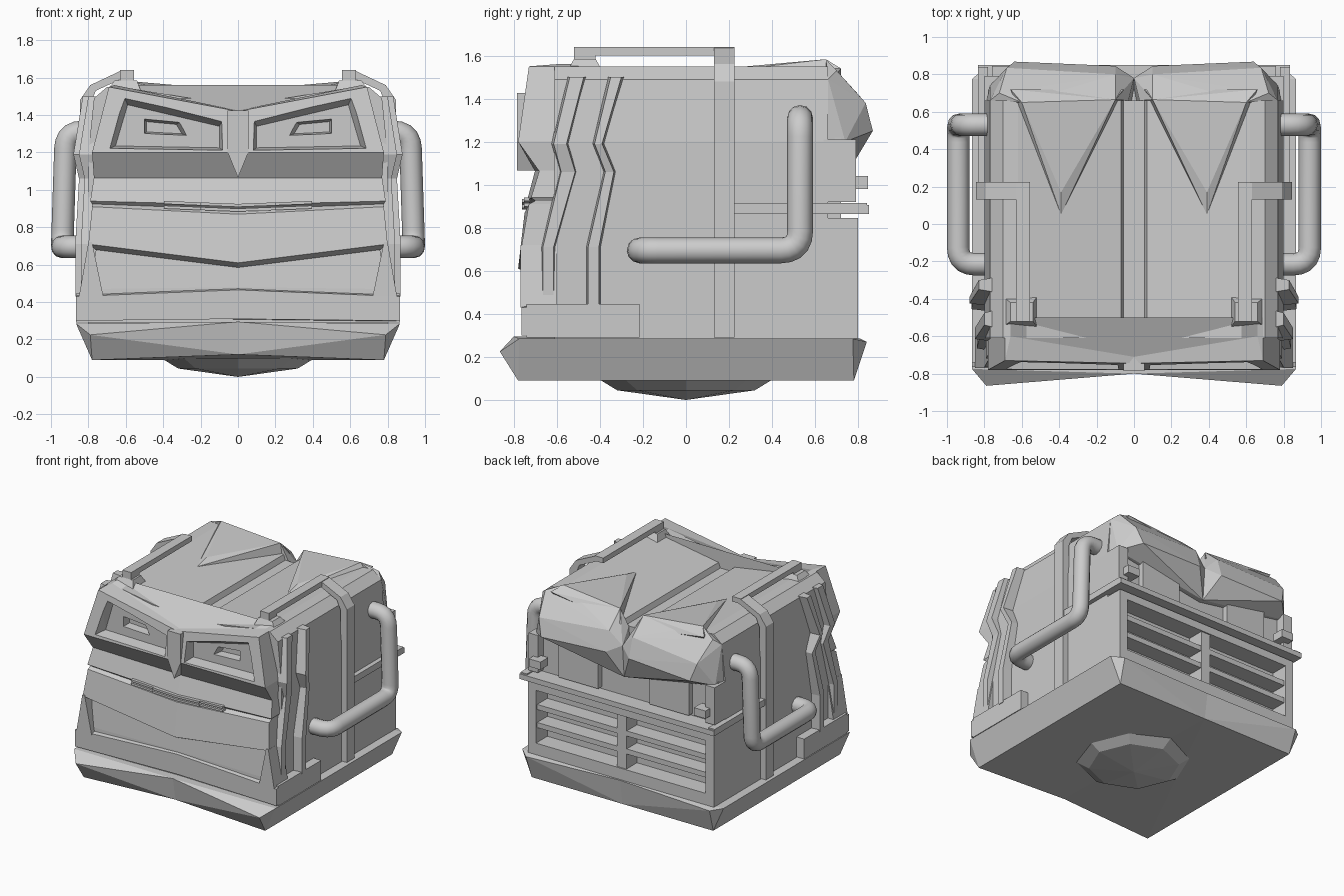
import bpy, bmesh, math
from mathutils import Vector

if "Cube" in bpy.data.objects:
    bpy.data.objects.remove(bpy.data.objects["Cube"])

grey = bpy.data.materials.new("plain_grey")
grey.diffuse_color = (0.6, 0.6, 0.6, 1)
grey.use_nodes = True
grey.node_tree.nodes["Principled BSDF"].inputs["Base Color"].default_value = grey.diffuse_color


def finish(name, bm, mirror=False):
    bmesh.ops.recalc_face_normals(bm, faces=bm.faces)
    me = bpy.data.meshes.new(name)
    bm.to_mesh(me)
    bm.free()
    ob = bpy.data.objects.new(name, me)
    bpy.context.collection.objects.link(ob)
    me.materials.append(grey)
    if mirror:
        m = ob.modifiers.new("mirror", "MIRROR")
        m.use_mirror_merge = False
    return ob


def hull(name, pts, mirror=False):
    bm = bmesh.new()
    vs = [bm.verts.new(p) for p in pts]
    r = bmesh.ops.convex_hull(bm, input=vs)
    junk = {g for g in r["geom_interior"] + r["geom_unused"] if isinstance(g, bmesh.types.BMVert)}
    bmesh.ops.delete(bm, geom=list(junk), context="VERTS")
    bmesh.ops.dissolve_limit(bm, angle_limit=0.01, verts=bm.verts, edges=bm.edges)
    return finish(name, bm, mirror)


def box(name, x, y, z, mirror=False):
    return hull(name, [(a, b, c) for a in x for b in y for c in z], mirror)


def rings(name, loops, mirror=False):
    # stack of equal loops, capped at both ends
    bm = bmesh.new()
    rs = [[bm.verts.new(p) for p in l] for l in loops]
    n = len(rs[0])
    for a, b in zip(rs, rs[1:]):
        for i in range(n):
            j = (i + 1) % n
            bm.faces.new((a[i], a[j], b[j], b[i]))
    bm.faces.new(rs[0])
    bm.faces.new(rs[-1])
    return finish(name, bm, mirror)


def prism(name, poly, axis, a, b, mirror=False):
    def at(t):
        return [(t, p, q) if axis == "x" else (p, t, q) for p, q in poly]
    return rings(name, [at(a), at(b)], mirror)


def vee(name, rows, back):
    # front shape with a centre crease; row = half width, side z, side y, middle z, middle y
    return rings(name, [[(X, back, zs), (X, ys, zs), (0, ym, zm), (-X, ys, zs), (-X, back, zs)]
                        for X, zs, ys, zm, ym in rows])


# base slab and the faceted neck ball beneath
hull("base", [(.866, -.775, .285), (.866, .775, .285), (.79, -.865, .225), (.78, -.78, .09),
              (.78, .78, .09), (.79, .84, .27), (0, -.80, .295), (0, -.77, .12),
              (0, .81, .285), (0, .78, .09)], True)
hull("neck_ball", [(r * math.cos(i * math.pi / 4), r * math.sin(i * math.pi / 4), z)
                   for r, z in ((.41, .1), (.32, .045)) for i in range(8)] + [(0, 0, 0)])

# main shell with a groove along the roof
half = [(.055, 1.42), (.07, 1.46), (.62, 1.55), (.70, 1.55), (.77, 1.49), (.80, 1.2), (.80, .28)]
prism("shell", half + [(-x, z) for x, z in reversed(half)], "y", -.61, .66)

# brow with sockets and eye slits
brow = vee("brow", [(.66, 1.56, -.60, 1.425, -.71), (.69, 1.55, -.73, 1.42, -.745),
                    (.78, 1.2, -.78, 1.2, -.78), (.77, 1.06, -.68, 1.06, -.70)], -.5)


def taper(name, outer, y0, inner, y1):
    return hull(name, [(x, y0, z) for x, z in outer] + [(x, y1, z) for x, z in inner], True)


cutters = [
    taper("socket_cutter", [(.69, 1.22), (.08, 1.21), (.08, 1.38), (.62, 1.525)], -.79,
          [(.655, 1.235), (.10, 1.225), (.10, 1.34), (.59, 1.455)], -.69),
    taper("eye_cutter", [(.51, 1.39), (.30, 1.37), (.255, 1.285), (.51, 1.295)], -.74,
          [(.49, 1.365), (.33, 1.35), (.30, 1.30), (.49, 1.31)], -.63)]
for c in cutters:
    c.hide_render = True
    m = brow.modifiers.new("cut", "BOOLEAN")
    m.operation, m.solver, m.object = "DIFFERENCE", "EXACT", c
    bpy.context.view_layer.objects.active = brow
    bpy.ops.object.modifier_apply(modifier=m.name)
for c in cutters:
    bpy.data.objects.remove(c)
prism("nose_strip", [(-.055, 1.425), (.055, 1.425), (.055, 1.2), (0, 1.065), (-.055, 1.2)], "y", -.6, -.785)

# lower face, lip bars and cheek wedges
vee("lower_face", [(.77, 1.07, -.68, 1.07, -.70), (.79, .94, -.72, .92, -.74),
                   (.78, .925, -.70, .895, -.715), (.78, .91, -.73, .87, -.75),
                   (.80, .71, -.765, .61, -.78), (.76, .68, -.70, .585, -.73),
                   (.78, .47, -.73, .48, -.73), (.78, .29, -.74, .29, -.73)], -.5)
for i, (a, b) in enumerate(((0, .2), (.2, .395))):
    for k in range(2):
        za, zb = .925 - k * .025 + a * .04, .925 - k * .025 + b * .04
        hull(f"lip_bar_{i}_{k}", [(x, y, z + d) for x, z in ((a, za), (b, zb)) for d in (0, -.016)
                                  for y in (-.68, -.762 + .01 * i)], True)
hull("cheek_wedge", [(x, y, z) for x, z in ((.80, .72), (.78, .72), (.85, .43), (.72, .43))
                     for y in (-.6, -.77)], True)

# chin band and its side guards
vee("chin_band", [(.85, .44, -.72, .475, -.72), (.866, .43, -.765, .465, -.75),
                  (.866, .30, -.765, .31, -.75)], -.55)
box("chin_guard", (.78, .866), (-.74, -.215), (.29, .445), True)

# zigzag fins on the side
zs = (1.5, 1.19, 1.06, .71, .43)
fins = {"front_fin": ((-.555, -.63, -.595, -.68, -.68), (-.46, -.54, -.5, -.6, -.6), .85),
        "rear_fin": ((-.365, -.44, -.39, -.47, -.47), (-.285, -.375, -.32, -.39, -.39), .88)}
outs = (-.05, 0, -.03, -.01, -.01)
for name, (ya, yb, X) in fins.items():
    rings(name, [[(.74, a, z), (X + o, a + .015, z), (X + o, b - .015, z), (.74, b, z)]
                 for a, b, z, o in zip(ya, yb, zs, outs)], True)

# side strap that climbs over the roof and ends at a foot
prism("side_strap", [(.845, .29), (.845, 1.48), (.79, 1.56), (.62, 1.64), (.555, 1.64), (.555, 1.60),
                     (.61, 1.60), (.76, 1.53), (.79, 1.46), (.79, .29)], "y", .13, .225, True)
box("roof_bar", (.555, .63), (-.52, .22), (1.60, 1.64), True)
box("roof_bar_leg", (.555, .63), (-.52, -.42), (1.55, 1.61), True)
hull("roof_bar_foot", [(x, y, 1.53) for x in (.52, .70) for y in (-.55, -.39)]
     + [(x, y, 1.585) for x in (.54, .66) for y in (-.52, -.42)], True)

# roof wedges and the rear hood lobes
hull("roof_wedge", [(.60, .65, 1.583), (.10, .665, 1.54), (.39, .17, 1.54), (.66, .72, 1.54),
                    (.055, .72, 1.45), (.39, .05, 1.512), (.6, .65, 1.45), (.39, .1, 1.45)], True)
hull("rear_hood", [(.60, .65, 1.583), (.10, .665, 1.54), (.72, .70, 1.53), (.77, .66, 1.49),
                   (.68, .835, 1.38), (.10, .80, 1.42), (.64, .868, 1.25), (.10, .845, 1.27),
                   (.77, .74, 1.2), (.79, .65, 1.2), (.0, .76, 1.07), (0, .66, 1.07),
                   (.03, .66, 1.42), (0, .78, 1.32), (.40, .75, 1.16)], True)

# recessed rear panel, plates and corner posts
box("rear_panel", (-.78, .78), (.6, .72), (.82, 1.22))
box("rear_plate", (.22, .56), (.7, .765), (.92, 1.19), True)
box("rear_post", (.72, .80), (.64, .79), (.92, 1.21), True)

# belt along the sides and around the back
box("side_belt", (.78, .835), (.2, .84), (.865, .915), True)
box("rear_belt", (-.835, .835), (.70, .85), (.865, .905))
box("belt_clip", (.66, .76), (.75, .845), (.98, 1.04), True)

# rear grille: frame, centre post and slats
box("grille_top", (-.80, .80), (.64, .80), (.785, .845))
box("grille_bottom", (-.80, .80), (.64, .80), (.285, .375))
box("grille_side", (.73, .80), (.64, .80), (.285, .845), True)
box("grille_post", (-.04, .04), (.64, .79), (.3, .83))
for i in range(2):
    z = .49 + i * .14
    box(f"grille_slat_{i}", (-.75, .75), (.64, .785), (z, z + .04))

# bent side pipes with rounded corners
path = [Vector(p) for p in ((.74, .53, 1.31), (.92, .53, 1.31), (.94, .53, .695),
                            (.94, -.215, .695), (.74, -.215, .695))]
pts = [path[0]]
for a, b, c in zip(path, path[1:], path[2:]):
    p, q = b + (a - b).normalized() * .09, b + (c - b).normalized() * .09
    for i in range(6):
        t = i / 5
        pts.append(p * (1 - t) ** 2 + b * 2 * t * (1 - t) + q * t * t)
pts.append(path[-1])
for s, side in ((1, "right"), (-1, "left")):
    cu = bpy.data.curves.new(side + "_pipe", "CURVE")
    cu.dimensions, cu.bevel_depth, cu.bevel_resolution, cu.use_fill_caps = "3D", .06, 4, True
    sp = cu.splines.new("POLY")
    sp.points.add(len(pts) - 1)
    for sv, p in zip(sp.points, pts):
        sv.co = (p.x * s, p.y, p.z, 1)
    cu.materials.append(grey)
    ob = bpy.data.objects.new(side + "_pipe", cu)
    bpy.context.collection.objects.link(ob)
    bpy.ops.object.select_all(action="DESELECT")
    ob.select_set(True)
    bpy.context.view_layer.objects.active = ob
    bpy.ops.object.convert(target="MESH")
    bpy.ops.object.shade_smooth_by_angle(angle=math.radians(40))
